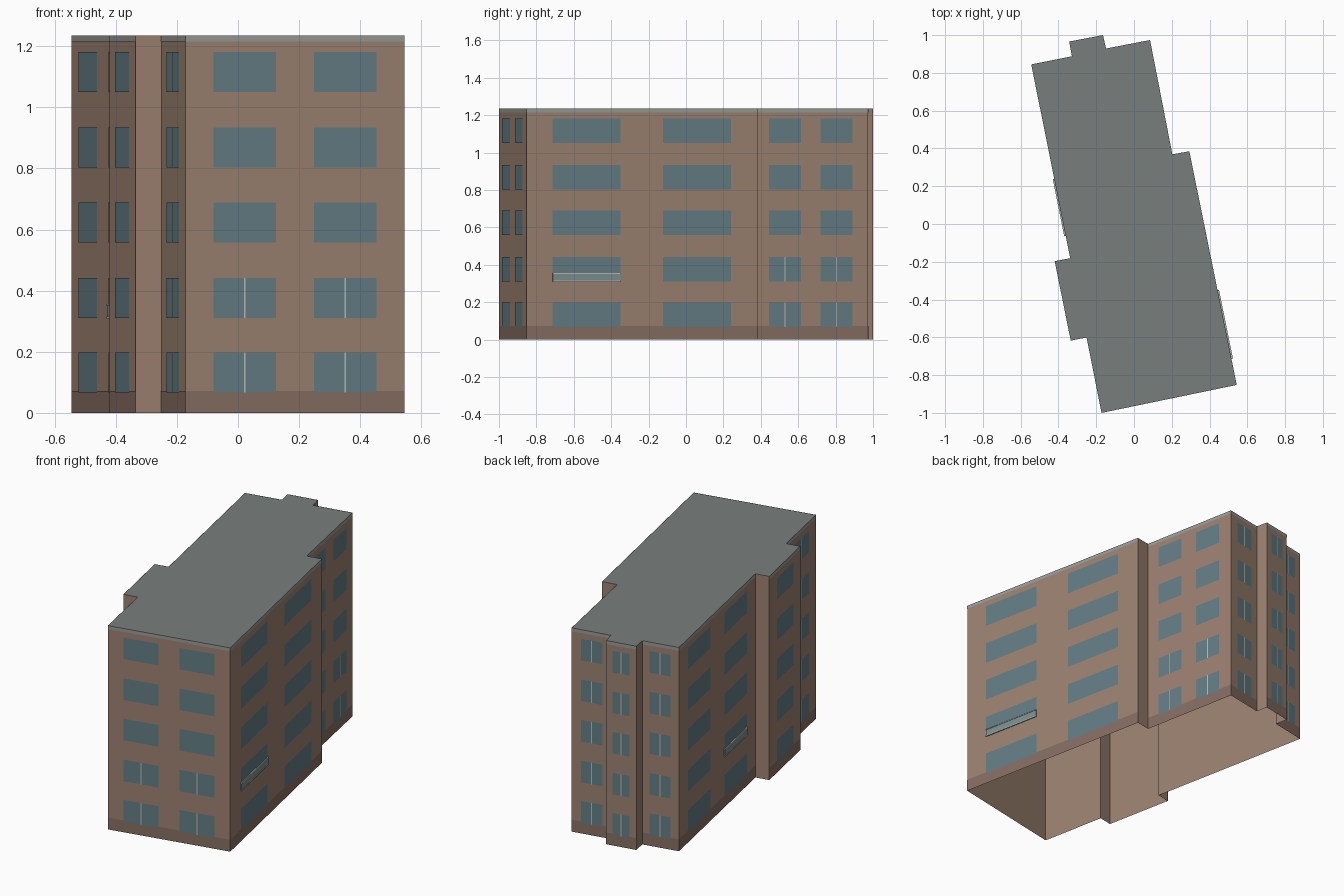
import bpy
from mathutils import Vector

if "Cube" in bpy.data.objects:
    bpy.data.objects.remove(bpy.data.objects["Cube"])

H = 1.235
# Footprint, counter-clockwise from the front-left corner
FOOT = [(-.172, -1), (.544, -.852), (.293, .385), (.203, .369), (.085, .974),
        (-.148, .929), (-.164, 1), (-.343, .966), (-.329, .888), (-.544, .845),
        (-.338, -.181), (-.42, -.197), (-.335, -.617), (-.251, -.601)]
SILLS = [.066, .31, .558, .803, 1.05]
WIN_H = .131


def material(name, rgb):
    m = bpy.data.materials.new(name)
    m.diffuse_color = (*rgb, 1)
    m.use_nodes = True
    m.node_tree.nodes["Principled BSDF"].inputs["Base Color"].default_value = m.diffuse_color
    return m


WALL = material("brick", (.33, .22, .165))
PLINTH = material("plinth", (.235, .155, .12))
ROOF = material("roofing", (.19, .21, .20))
CAP = material("coping", (.31, .325, .305))
GLASS = material("glass", (.125, .205, .23))
FRAME = material("frame", (.5, .5, .47))
PANEL = material("panel", (.2, .28, .28))


class Part:
    """Collects faces for one named object."""
    def __init__(self, name, mat):
        self.name, self.mat, self.v, self.f = name, mat, [], []

    def face(self, pts):
        n = len(self.v)
        self.v += [tuple(p) for p in pts]
        self.f.append(range(n, n + len(pts)))

    def panel(self, wall, u0, u1, z0, z1, off=0.0, back=None):
        """Upright rectangle on a wall between fractions u0 and u1; a box if back is given."""
        a, b = (Vector((*FOOT[i % len(FOOT)], 0)) for i in (wall, wall + 1))
        d = b - a
        n = Vector((d.y, -d.x, 0)).normalized()
        p = lambda u, z, o: a + d * u + n * o + Vector((0, 0, z))
        corners = [(u0, z0), (u1, z0), (u1, z1), (u0, z1)]
        front = [p(u, z, off) for u, z in corners]
        self.face(front)
        if back is not None:
            rear = [p(u, z, back) for u, z in corners]
            for i in range(4):
                j = (i + 1) % 4
                self.face([front[j], front[i], rear[i], rear[j]])

    def build(self):
        me = bpy.data.meshes.new(self.name)
        me.from_pydata(self.v, [], self.f)
        me.materials.append(self.mat)
        bpy.context.collection.objects.link(bpy.data.objects.new(self.name, me))


walls, roof = Part("walls", WALL), Part("roof", ROOF)
plinth, coping = Part("plinth", PLINTH), Part("coping", CAP)
windows, mullions = Part("windows", GLASS), Part("mullions", FRAME)
balconies, rails = Part("balcony_panels", PANEL), Part("balcony_rails", FRAME)

# Open-bottomed shell; short return walls stay plain
roof.face([(x, y, H) for x, y in FOOT])
for i, p in enumerate(FOOT):
    walls.panel(i, 0, 1, 0, H)
    q = FOOT[(i + 1) % len(FOOT)]
    if (Vector(q) - Vector(p)).length > .12:
        plinth.panel(i, 0, 1, 0, .072, .001)
        coping.panel(i, 0, 1, 1.215, H, .001)

# Windows: wall index -> spans along the wall, number of floors with a mullion
LAYOUT = {0: ([(.128, .413), (.587, .872)], 2),
          1: ([(.112, .406), (.59, .883)], 0),
          3: ([(.125, .405), (.58, .86)], 2),
          4: ([(.235, .78)], 5),
          6: ([(.22, .78)], 5),
          8: ([(.2, .78)], 5),
          9: ([(.115, .41), (.59, .885)], 0),
          11: ([(.235, .765)], 0),
          13: ([(.25, .76)], 5)}
for wall, (spans, split) in LAYOUT.items():
    length = (Vector(FOOT[(wall + 1) % len(FOOT)]) - Vector(FOOT[wall])).length
    for floor, z in enumerate(SILLS):
        for u0, u1 in spans:
            windows.panel(wall, u0, u1, z, z + WIN_H, .002)
            if floor < split:
                m, w = (u0 + u1) / 2, .003 / length
                mullions.panel(wall, m - w, m + w, z, z + WIN_H, .003)

# Shallow balcony fronts on the second floor of both long sides
for wall, (u0, u1) in ((1, (.112, .406)), (9, (.59, .885))):
    balconies.panel(wall, u0, u1, .31, .356, .006, 0)
    for z in (.309, .351):
        rails.panel(wall, u0, u1, z, z + .006, .008, .002)

for part in (walls, roof, plinth, coping, windows, mullions, balconies, rails):
    part.build()
